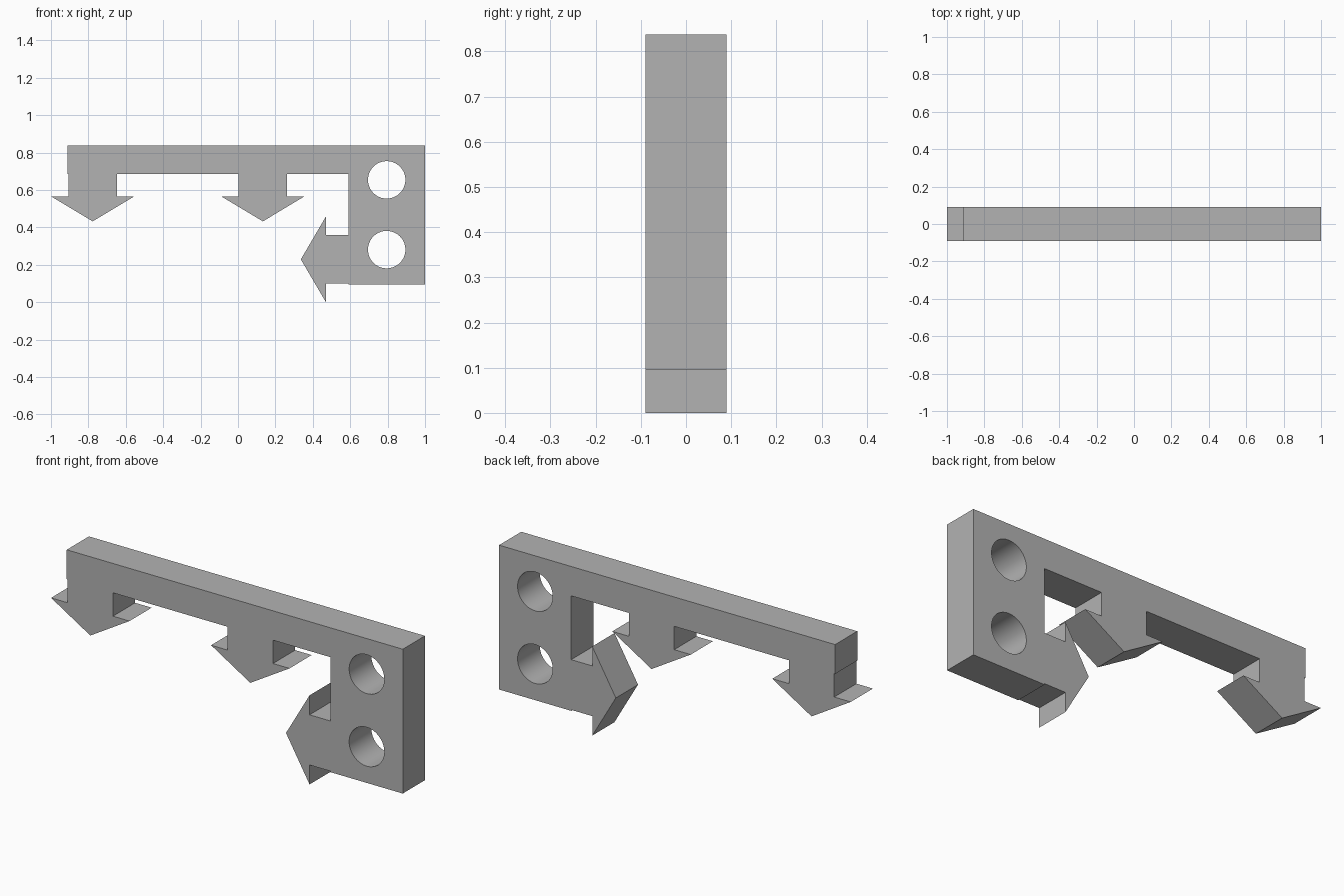
import bpy
import bmesh
import math
from mathutils import Vector

cube = bpy.data.objects.get("Cube")
if cube:
    bpy.data.objects.remove(cube, do_unlink=True)

HALF_DEPTH = 0.09
LEFT, RIGHT, TOP = -0.911, 1.0, 0.837
BAR_BOTTOM, PLATE_LEFT, PLATE_BOTTOM = 0.686, 0.59, 0.095

grey = bpy.data.materials.new("plain grey")
grey.use_nodes = True
colour = (0.45, 0.45, 0.45, 1.0)
grey.diffuse_color = colour
grey.node_tree.nodes["Principled BSDF"].inputs["Base Color"].default_value = colour


def arrow_hook(base, side, out, barb):
    """Outline of an arrow-shaped clip: stem, two barbs and a point."""
    base, side, out = Vector(base), Vector(side), Vector(out)
    stem, neck, tip = 0.129, 0.12, 0.254
    shape = [(-stem, 0), (-stem, neck), (-barb, neck), (0, tip),
             (barb, neck), (stem, neck), (stem, 0)]
    return [base + side * s + out * o for s, o in shape]


def activate(obj):
    bpy.ops.object.select_all(action="DESELECT")
    obj.select_set(True)
    bpy.context.view_layer.objects.active = obj


# Bracket outline: top bar, two hanging hooks, sideways hook, end plate
outline = [(LEFT, TOP), (LEFT, BAR_BOTTOM)]
for x in (-0.777, 0.133):
    outline += arrow_hook((x, BAR_BOTTOM), (1, 0), (0, -1), 0.223)
outline.append((PLATE_LEFT, BAR_BOTTOM))
outline += arrow_hook((PLATE_LEFT, 0.229), (0, -1), (-1, 0), 0.229)
outline += [(PLATE_LEFT, PLATE_BOTTOM), (RIGHT, PLATE_BOTTOM), (RIGHT, TOP)]

bm = bmesh.new()
front = bm.faces.new([bm.verts.new((x, -HALF_DEPTH, z)) for x, z in outline])
result = bmesh.ops.extrude_face_region(bm, geom=[front], use_keep_orig=True)
back = [v for v in result["geom"] if isinstance(v, bmesh.types.BMVert)]
bmesh.ops.translate(bm, verts=back, vec=(0, 2 * HALF_DEPTH, 0))
bmesh.ops.recalc_face_normals(bm, faces=bm.faces)
mesh = bpy.data.meshes.new("hooked_bracket")
bm.to_mesh(mesh)
bm.free()
mesh.materials.append(grey)
bracket = bpy.data.objects.new("hooked_bracket", mesh)
bpy.context.collection.objects.link(bracket)

# Two round holes through the end plate
for z in (0.654, 0.281):
    bpy.ops.mesh.primitive_cylinder_add(
        vertices=64, radius=0.1, depth=0.5,
        location=(0.795, 0, z), rotation=(math.pi / 2, 0, 0))
    cutter = bpy.context.object
    cutter.name = "hole_cutter"
    cutter.hide_render = True
    cutter.data.materials.append(grey)
    cut = bracket.modifiers.new("hole", "BOOLEAN")
    cut.operation = "DIFFERENCE"
    cut.solver = "EXACT"
    cut.object = cutter
    activate(bracket)
    bpy.ops.object.modifier_apply(modifier=cut.name)
    bpy.data.objects.remove(cutter, do_unlink=True)

# Smooth hole walls, crisp edges elsewhere
activate(bracket)
bpy.ops.object.shade_smooth_by_angle(angle=math.radians(20))
